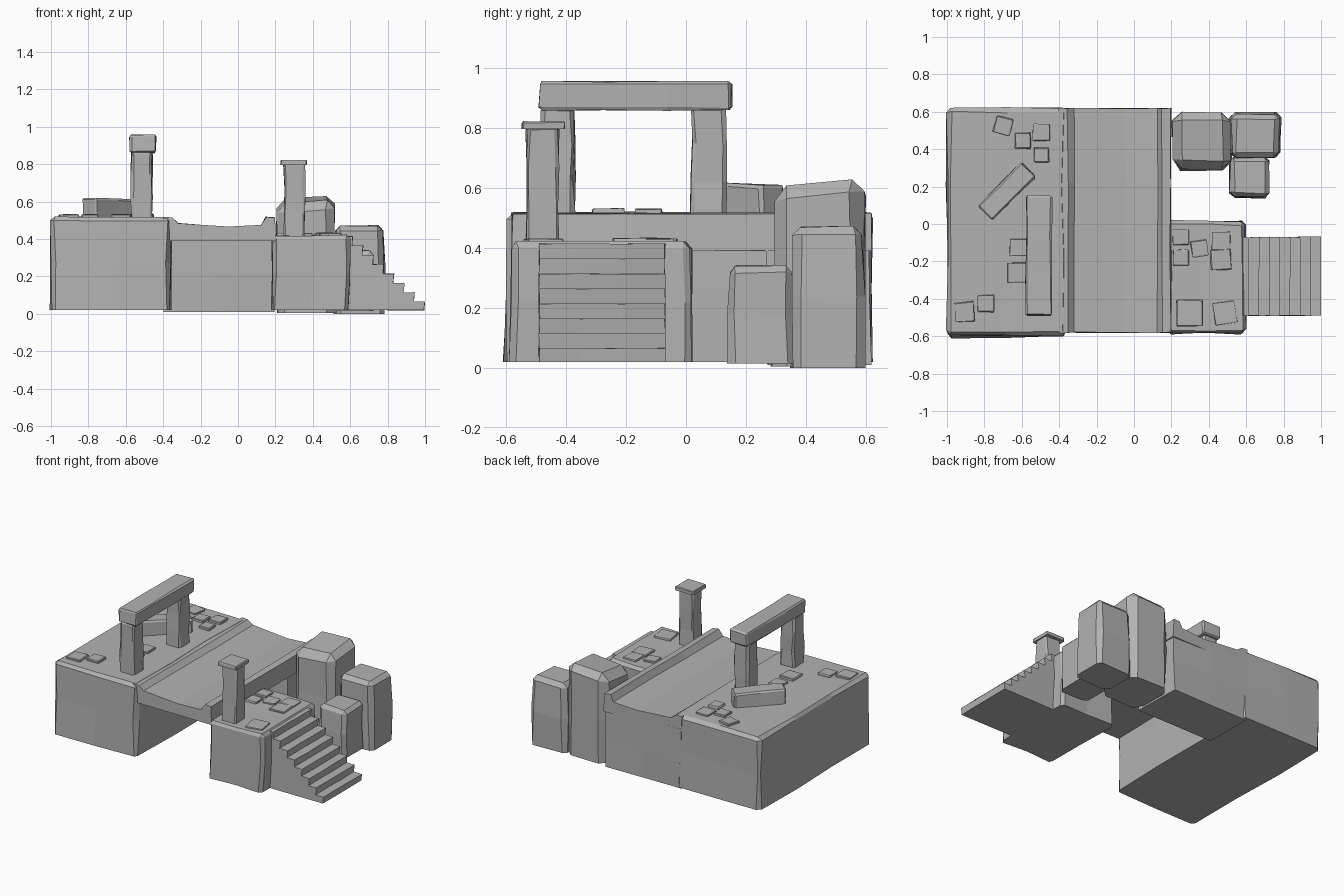
import bpy, bmesh, math, random
from mathutils import Vector, Matrix

if "Cube" in bpy.data.objects:
    bpy.data.objects.remove(bpy.data.objects["Cube"])

random.seed(4)
stone = bpy.data.materials.new("grey stone")
stone.diffuse_color = (0.45, 0.45, 0.45, 1)
stone.use_nodes = True
stone.node_tree.nodes["Principled BSDF"].inputs["Base Color"].default_value = stone.diffuse_color


def finish(bm, name):
    bmesh.ops.recalc_face_normals(bm, faces=bm.faces[:])
    me = bpy.data.meshes.new(name)
    bm.to_mesh(me)
    bm.free()
    me.materials.append(stone)
    ob = bpy.data.objects.new(name, me)
    bpy.context.collection.objects.link(ob)
    return ob


def block(name, lo, hi, bevel=0.012, cuts=(0, 0, 0), jitter=0.005, taper=0.0,
          slope=(0, 0), turn=0, keep_bottom=True):
    """Roughly hewn block: chamfered box, sliced, with its corners nudged."""
    lo, hi = Vector(lo), Vector(hi)
    size, mid = hi - lo, (lo + hi) / 2
    bm = bmesh.new()
    bmesh.ops.create_cube(bm, size=1)
    for v in bm.verts:
        v.co = Vector(v.co[i] * size[i] for i in range(3))
    if bevel:
        # chamfer everything except the edges resting on the ground
        edges = [e for e in bm.edges
                 if not keep_bottom or max(v.co.z for v in e.verts) > 0]
        bmesh.ops.bevel(bm, geom=edges, offset=bevel, segments=1,
                        affect='EDGES', profile=0.5)
    for axis in range(3):
        for k in range(cuts[axis]):
            n, p = Vector((0, 0, 0)), Vector((0, 0, 0))
            n[axis] = 1
            p[axis] = size[axis] * ((k + 1) / (cuts[axis] + 1) - 0.5)
            geom = bm.verts[:] + bm.edges[:] + bm.faces[:]
            bmesh.ops.bisect_plane(bm, geom=geom, plane_co=p, plane_no=n)
    for v in bm.verts:
        f = v.co.z / size.z + 0.5
        low = f < 0.01
        if f > 0.6:
            v.co.x *= 1 - taper
            v.co.y *= 1 - taper
            v.co.z += slope[0] * v.co.x / size.x + slope[1] * v.co.y / size.y
        v.co.x += random.uniform(-jitter, jitter)
        v.co.y += random.uniform(-jitter, jitter)
        if not (low and keep_bottom):
            v.co.z += random.uniform(-jitter, jitter) * 0.6
    bm.transform(Matrix.Translation(mid) @ Matrix.Rotation(math.radians(turn), 4, 'Z'))
    return finish(bm, name)


def extrude(name, pts, axis_y, jitter=0.0, slices=0):
    """Extrude an x-z outline along y."""
    y0, y1 = axis_y
    bm = bmesh.new()
    face = bm.faces.new([bm.verts.new((x, y0, z)) for x, z in pts])
    new = bmesh.ops.extrude_face_region(bm, geom=[face])["geom"]
    for v in new:
        if isinstance(v, bmesh.types.BMVert):
            v.co.y = y1
    for k in range(slices):
        y = y0 + (y1 - y0) * (k + 1) / (slices + 1)
        bmesh.ops.bisect_plane(bm, geom=bm.verts[:] + bm.edges[:] + bm.faces[:],
                               plane_co=(0, y, 0), plane_no=(0, 1, 0))
    for v in bm.verts:
        v.co += Vector((random.uniform(-jitter, jitter), random.uniform(-jitter, jitter),
                        random.uniform(-jitter, jitter) * 0.5))
    return finish(bm, name)


# main terrace, flaring a little at the foot of its front
terrace = block("left_terrace", (-1, -0.595, 0.02), (-0.36, 0.62, 0.52), 0.022,
                (1, 2, 1), 0.007)
for v in terrace.data.vertices:
    if v.co.y < -0.5 and v.co.z < 0.1 and v.co.x < -0.5:
        v.co.y -= 0.02

# wall closing the back of the passage
block("back_wall", (-0.40, 0.27, 0.01), (0.19, 0.615, 0.43), 0, (1, 0, 1), 0.005)

# worn bridge deck with raised rail on the right
extrude("bridge_deck", [(-0.40, 0.39), (-0.40, 0.517), (-0.355, 0.515), (-0.32, 0.485),
                        (-0.05, 0.465), (0.125, 0.475), (0.15, 0.518),
                        (0.195, 0.515), (0.20, 0.39)], (-0.58, 0.618), 0.004, 2)

# lower landing and stairs
block("right_landing", (0.18, -0.585, 0.02), (0.595, 0.015, 0.42), 0.02, (1, 1, 1), 0.007)
steps = 8
outline = [(0.58, 0.02), (0.58, 0.415)]
for i in range(steps):
    z = 0.415 - 0.05 * i
    x = 0.615 + 0.055 * i
    outline += [(x, z), (x - 0.006, z - 0.05 if i < steps - 1 else 0.02)]
extrude("stairs", outline, (-0.49, -0.07), 0.002, 2)

# gate of two posts and a lintel
for side, y in (("front", -0.43), ("back", 0.075)):
    block("gate_post_" + side, (-0.57, y - 0.057, 0.50), (-0.46, y + 0.057, 0.87),
          0.012, (0, 0, 2), 0.006)
block("gate_lintel", (-0.578, -0.49, 0.86), (-0.437, 0.153, 0.957), 0.01, (0, 2, 0), 0.004,
      keep_bottom=False)

# single pillar with cap slab
block("pillar_shaft", (0.245, -0.533, 0.40), (0.357, -0.425, 0.805), 0.01, (0, 0, 2), 0.005)
block("pillar_cap", (0.228, -0.548, 0.797), (0.368, -0.404, 0.823), 0.005, jitter=0.003)

# fallen lintel lying on the terrace
block("fallen_block", (-0.845, 0.12, 0.50), (-0.515, 0.23, 0.615), 0.01, (1, 0, 0), 0.004,
      turn=45, slope=(-0.012, 0))

# boulders in the back right corner
block("large_boulder", (0.205, 0.29, 0.005), (0.52, 0.60, 0.615), 0.05, (0, 0, 1), 0.008,
      slope=(0.02, 0.035))
block("middle_boulder", (0.515, 0.35, 0.0), (0.785, 0.595, 0.472), 0.03, (0, 0, 1), 0.007,
      taper=0.04)
block("small_boulder", (0.51, 0.14, 0.015), (0.725, 0.36, 0.342), 0.025, (0, 0, 1), 0.006,
      taper=0.03)

# loose paving tiles: x, y, width, turn
upper = [(-0.70, 0.525, 0.09, -15), (-0.595, 0.445, 0.085, 0), (-0.495, 0.49, 0.09, 0),
         (-0.495, 0.37, 0.08, 0), (-0.62, -0.125, 0.09, 0), (-0.625, -0.26, 0.105, 0),
         (-0.905, -0.47, 0.105, 5), (-0.79, -0.425, 0.09, 0)]
lower = [(0.25, -0.07, 0.085, 0), (0.25, -0.18, 0.085, 0), (0.35, -0.13, 0.085, 8),
         (0.465, -0.09, 0.10, 0), (0.465, -0.19, 0.11, 3), (0.485, -0.475, 0.12, 8)]
for tiles, top in ((upper, 0.52), (lower, 0.42)):
    for i, (x, y, w, turn) in enumerate(tiles):
        h = w / 2
        block("paving_tile_%s_%d" % ("upper" if top > 0.5 else "lower", i + 1),
              (x - h, y - h, top - 0.015), (x + h, y + h, top + 0.013), 0.004,
              jitter=0.003, turn=turn)
